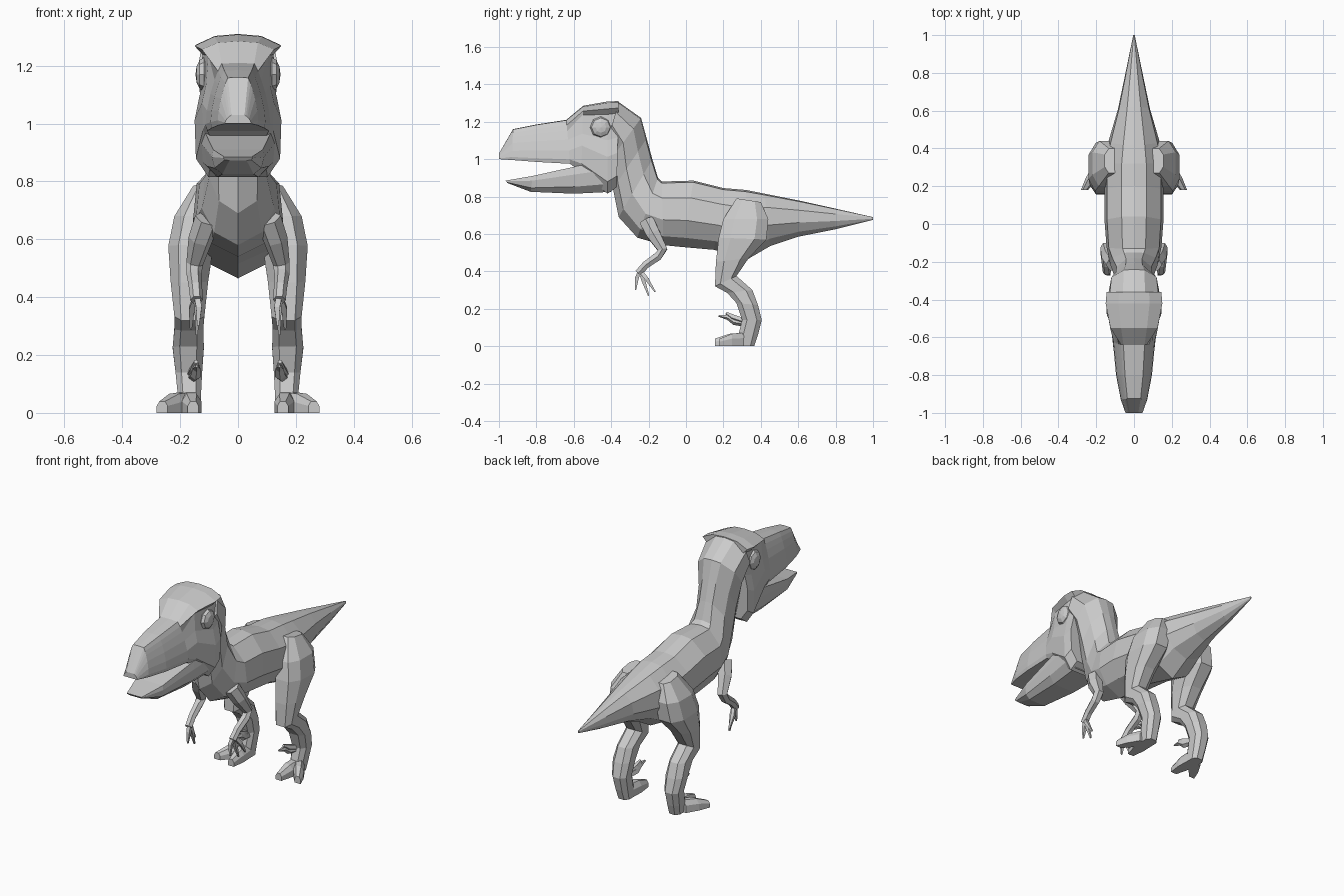
import bpy, bmesh, math
from mathutils import Vector

if "Cube" in bpy.data.objects:
    bpy.data.objects.remove(bpy.data.objects["Cube"])

skin = bpy.data.materials.new("grey skin")
skin.diffuse_color = (0.6, 0.6, 0.6, 1)
skin.use_nodes = True
skin.node_tree.nodes["Principled BSDF"].inputs["Base Color"].default_value = skin.diffuse_color


def loft(name, rings, mirror=False):
    """Skin a list of equal-length point rings and cap both ends."""
    bm = bmesh.new()
    rows = [[bm.verts.new(p) for p in r] for r in rings]
    n = len(rows[0])
    for a, b in zip(rows, rows[1:]):
        for i in range(n):
            j = (i + 1) % n
            bm.faces.new((a[i], a[j], b[j], b[i]))
    bm.faces.new(rows[0])
    bm.faces.new(rows[-1])
    return finish(name, bm, mirror)


def finish(name, bm, mirror):
    bmesh.ops.recalc_face_normals(bm, faces=bm.faces)
    me = bpy.data.meshes.new(name)
    bm.to_mesh(me)
    bm.free()
    me.materials.append(skin)
    ob = bpy.data.objects.new(name, me)
    bpy.context.collection.objects.link(ob)
    if mirror:
        mod = ob.modifiers.new("Mirror", 'MIRROR')
        mod.use_mirror_merge = False
    return ob


def section(y0, z0, y1, z1, w, profile, xc=0):
    """Symmetric ring between two side-view points; profile is (travel, width)."""
    def at(t, s):
        return Vector((xc + s * w, y0 + (y1 - y0) * t, z0 + (z1 - z0) * t))
    right = [at(t, s) for t, s in profile]
    left = [at(t, -s) for t, s in reversed(profile) if s > 0]
    return right + left


def tube(name, path, sides=6):
    """Mirrored limb along (x, y, z, radius) points."""
    pts = [Vector(p[:3]) for p in path]
    rings = []
    for i, p in enumerate(pts):
        d = (pts[min(i + 1, len(pts) - 1)] - pts[max(i - 1, 0)]).normalized()
        u = d.cross(Vector((1, 0, 0))).normalized()
        v = d.cross(u)
        r = path[i][3]
        rings.append([p + r * (math.cos(a) * u + math.sin(a) * v)
                      for a in (math.tau * (k + .5) / sides for k in range(sides))])
    return loft(name, rings, True)


# Tail, torso and neck
round_body = [(0, 0), (.025, .42), (.26, .92), (.6, 1), (.86, .66), (1, 0)]
body = [
    (1, .69, 1, .675, .004), (.8, .735, .8, .625, .045),
    (.62, .775, .6, .585, .085), (.42, .815, .45, .535, .135),
    (.32, .835, .33, .465, .155), (.2, .845, .15, .515, .155),
    (.04, .885, -.02, .53, .155), (-.13, .88, -.12, .54, .145),
    (-.15, .90, -.26, .58, .125), (-.18, 1.0, -.36, .69, .10),
    (-.21, 1.11, -.39, .84, .105), (-.24, 1.22, -.40, 1.0, .13),
    (-.36, 1.305, -.42, 1.1, .14)]
loft("body", [section(*r, round_body) for r in body])

# Skull with brow ridge, recessed eye band and cheeks, running into the snout
head_profile = [(0, 0), (.015, .55), (.08, 1), (.14, .82), (.42, .88),
                (.6, 1), (.87, .97), (1, .68)]
snout_profile = [(0, 0), (.01, .5), (.12, .62), (.25, .72), (.45, .85),
                 (.7, .96), (.9, 1), (1, .95)]
loft("skull", [section(*r, head_profile) for r in [
    (-.36, 1.31, -.37, .85, .145), (-.42, 1.308, -.42, .815, .15),
    (-.55, 1.285, -.56, .93, .125)]] +
    [section(*r, snout_profile) for r in [
        (-.64, 1.21, -.62, .975, .112), (-.80, 1.185, -.8, .985, .095),
        (-.925, 1.16, -.93, .995, .07), (-1, 1.03, -1, 1.0, .045)]])

# Lower jaw
jaw_profile = [(0, 0), (0, .95), (.3, 1), (.75, .9), (1, .6), (1, 0)]
loft("lower_jaw", [section(*r, jaw_profile) for r in [
    (-.38, 1.0, -.40, .825, .14), (-.57, .965, -.60, .815, .118),
    (-.82, .91, -.83, .825, .09), (-.965, .885, -.955, .872, .05)]])

# Eyes
bm = bmesh.new()
bmesh.ops.create_uvsphere(bm, u_segments=8, v_segments=6, radius=.058)
for v in bm.verts:
    x, y, z = v.co
    v.co = (.118 + z * .5, -.455 + x, 1.17 + y)
finish("eyes", bm, True)

# Hind legs
limb = [(0, .55), (.25, 1), (.75, 1), (1, .5)]
leg = [
    (.27, .79, .40, .77, .045, .11), (.2, .68, .44, .68, .075, .145),
    (.175, .58, .43, .57, .078, .163), (.16, .45, .335, .47, .065, .168),
    (.155, .32, .27, .375, .052, .168), (.22, .285, .355, .30, .05, .17),
    (.27, .23, .385, .22, .054, .172), (.30, .14, .405, .14, .046, .17),
    (.28, .06, .385, .06, .04, .168), (.28, 0, .365, 0, .036, .165)]
loft("hind_legs", [section(*r[:5], limb, r[5]) for r in leg], True)


# Ground toes: blocky wedges with a bevelled top
def toe(name, x0, y0, x1, y1):
    rings = []
    for x, y, w, h in ((x0, y0, .036, .072),
                       ((x0 + x1) / 2, (y0 + y1) / 2, .034, .066),
                       (x1, y1, .019, .04)):
        rings.append([(x - w, y, 0), (x - w, y, h * .6), (x - w * .5, y, h),
                      (x + w * .5, y, h), (x + w, y, h * .6), (x + w, y, 0)])
    loft(name, rings, True)


toe("inner_toes", .165, .31, .155, .155)
toe("outer_toes", .18, .31, .262, .18)

# Raised sickle claws
tube("sickle_claws", [(.155, .31, .125, .02), (.146, .26, .132, .02),
                      (.143, .225, .155, .015), (.143, .175, .162, .005)], 5)
tube("raised_toes", [(.16, .31, .135, .018), (.148, .25, .155, .018),
                     (.145, .215, .177, .008)], 5)

# Arms with three fingers each
tube("arms", [(.105, -.21, .67, .045), (.13, -.175, .60, .042),
              (.15, -.125, .515, .029), (.152, -.15, .48, .026),
              (.147, -.215, .435, .023), (.143, -.255, .39, .022)])
for i, (y, z, x) in enumerate([(-.27, .30, .135), (-.20, .27, .14), (-.165, .29, .16)]):
    tube(f"finger_{i + 1}", [(.143, -.245, .405, .014),
                             (x, (y - .245) / 2 - .005, (z + .405) / 2 + .012, .014),
                             (x + .003, y, z, .005)], 4)
